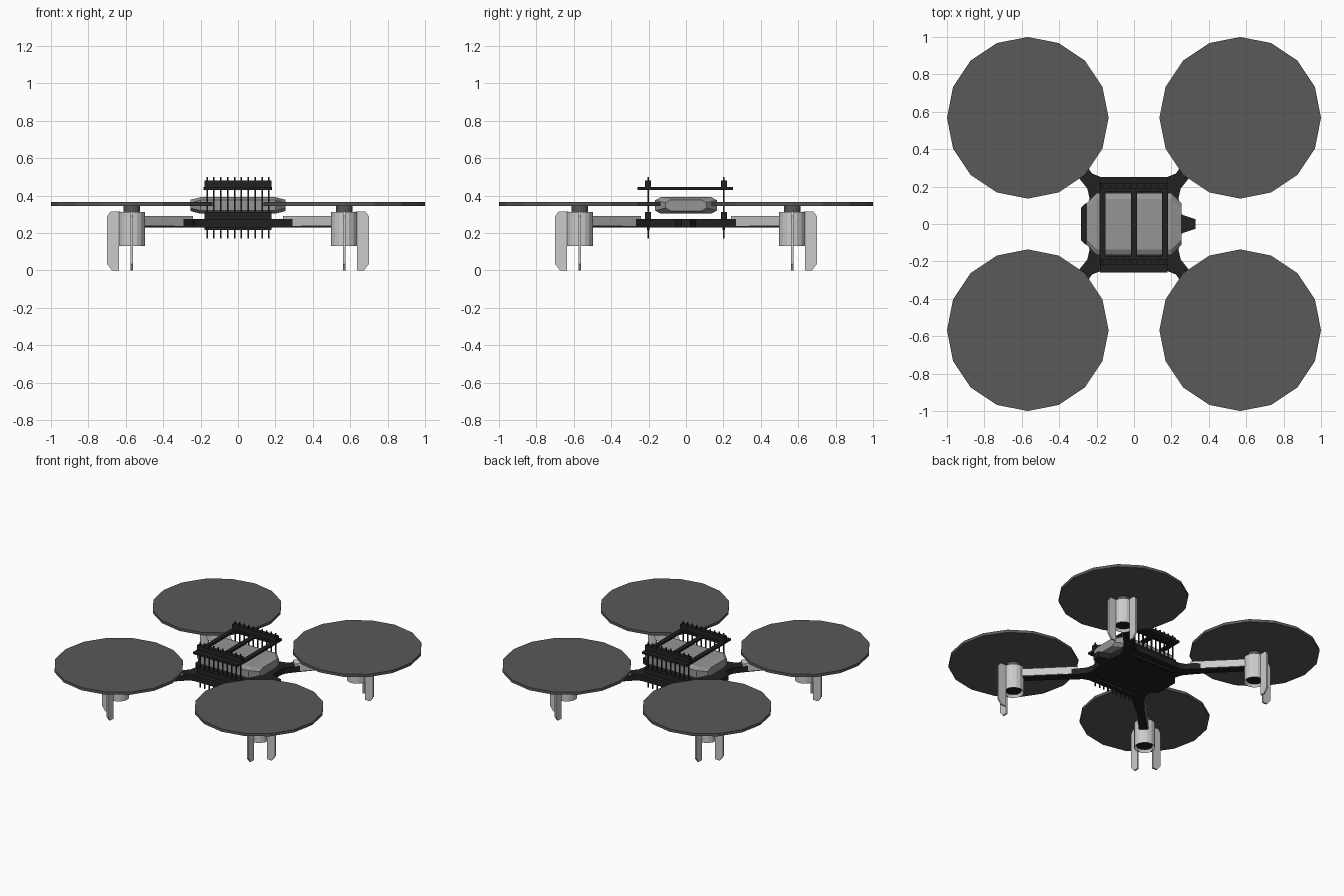
import bpy, bmesh, math
from mathutils import Matrix, Vector

if "Cube" in bpy.data.objects:
    bpy.data.objects.remove(bpy.data.objects["Cube"])


def mat(name, v):
    m = bpy.data.materials.new(name)
    m.diffuse_color = (v, v, v, 1)
    m.use_nodes = True
    m.node_tree.nodes["Principled BSDF"].inputs["Base Color"].default_value = m.diffuse_color
    return m


BLACK = mat("black", 0.015)
DARK = mat("dark_grey", 0.1)
MID = mat("mid_grey", 0.3)


def finish(bm, name, material=None):
    bmesh.ops.recalc_face_normals(bm, faces=bm.faces)
    me = bpy.data.meshes.new(name)
    bm.to_mesh(me)
    bm.free()
    ob = bpy.data.objects.new(name, me)
    bpy.context.collection.objects.link(ob)
    if material:
        me.materials.append(material)
    return ob


def add_box(bm, lo, hi):
    lo, hi = Vector(lo), Vector(hi)
    m = Matrix.Translation((lo + hi) / 2) @ Matrix.Diagonal((*(hi - lo), 1))
    bmesh.ops.create_cube(bm, size=1, matrix=m)


def add_prism(bm, pts, offset):
    f = bm.faces.new([bm.verts.new(p) for p in pts])
    r = bmesh.ops.extrude_face_region(bm, geom=[f])
    verts = [g for g in r["geom"] if isinstance(g, bmesh.types.BMVert)]
    bmesh.ops.translate(bm, verts=verts, vec=offset)
    # close the starting side if the extrusion consumed it
    bmesh.ops.holes_fill(bm, edges=[e for e in bm.edges if e.is_boundary], sides=0)


def cylinder(name, x, y, z0, z1, r, n, material=None, recess=0):
    bm = bmesh.new()
    bmesh.ops.create_cone(bm, cap_ends=True, segments=n, radius1=r, radius2=r,
                          depth=z1 - z0, matrix=Matrix.Translation((x, y, (z0 + z1) / 2)))
    if recess:
        bottom = min(bm.faces, key=lambda f: f.calc_center_median().z)
        bmesh.ops.inset_region(bm, faces=[bottom], thickness=0.015)
        bmesh.ops.translate(bm, verts=bottom.verts, vec=(0, 0, recess))
    return finish(bm, name, material)


M = 0.568  # motor distance from each axis

# Rotors, hubs, motors, arms and legs at the four corners
for sx in (-1, 1):
    for sy in (-1, 1):
        x, y = sx * M, sy * M
        cylinder("rotor_disc", x, y, 0.345, 0.365, 0.432, 16, DARK)
        cylinder("rotor_hub", x, y, 0.305, 0.35, 0.044, 16, DARK)
        cylinder("motor_holder", x, y, 0.13, 0.312, 0.07, 16, None, 0.03)
        cylinder("motor_core", x, y, 0.145, 0.165, 0.053, 16, BLACK)

        # Arm clip lies on the diagonal over the dark board arm
        bm = bmesh.new()
        add_box(bm, (0.375, -0.033, 0.238), (0.76, 0.033, 0.292))
        bmesh.ops.rotate(bm, verts=bm.verts, matrix=Matrix.Rotation(math.atan2(sy, sx), 3, 'Z'))
        finish(bm, "arm_clip")

        # Two leg blades per motor, one facing x and one facing y
        prof = [(0.06, 0.314), (0.115, 0.314), (0.132, 0.29),
                (0.132, 0.035), (0.105, 0), (0.068, 0), (0.068, 0.13), (0.06, 0.13)]
        bm = bmesh.new()
        add_prism(bm, [(x + sx * a, y - 0.006, z) for a, z in prof], (0, 0.012, 0))
        finish(bm, "leg_x")
        bm = bmesh.new()
        add_prism(bm, [(x - 0.006, y + sy * a, z) for a, z in prof], (0.012, 0, 0))
        finish(bm, "leg_y")

# Main board: one quarter outline mirrored around both axes
quarter = [(0.245, 0.09), (0.238, 0.14), (0.25, 0.19), (0.29, 0.24), (0.38, 0.342),
           (0.54, 0.502), (0.502, 0.54), (0.342, 0.38), (0.245, 0.3), (0.225, 0.27), (0.18, 0.252)]
outline = list(quarter)
outline += [(-a, b) for a, b in reversed(quarter)]
outline += [(-a, -b) for a, b in quarter]
outline += [(a, -b) for a, b in reversed(quarter)]
bm = bmesh.new()
add_prism(bm, [(a, b, 0.231) for a, b in outline], (0, 0, 0.043))
finish(bm, "main_board", BLACK)

# Board tabs on the left and right ends
bm = bmesh.new()
add_prism(bm, [(a, b, 0.231) for a, b in
          [(0.23, -0.06), (0.27, -0.045), (0.33, -0.025), (0.33, 0.025), (0.27, 0.045), (0.23, 0.06)]],
          (0, 0, 0.043))
finish(bm, "right_tab", BLACK)
bm = bmesh.new()
add_prism(bm, [(a, b, 0.231) for a, b in
          [(-0.23, -0.11), (-0.26, -0.11), (-0.284, -0.085), (-0.284, 0.085), (-0.26, 0.11), (-0.23, 0.11)]],
          (0, 0, 0.043))
finish(bm, "left_tab", BLACK)

# Battery: octagonal sections lofted along x with tapered ends
bm = bmesh.new()
rings = []
for px, hy, hz in ((-0.255, 0.11, 0.03), (-0.2, 0.165, 0.044), (0.2, 0.165, 0.044), (0.255, 0.11, 0.03)):
    c, d = hy - 0.03, hz - 0.016
    sec = [(hy, -d), (hy, d), (c, hz), (-c, hz), (-hy, d), (-hy, -d), (-c, -hz), (c, -hz)]
    rings.append([bm.verts.new((px, a, 0.348 + b)) for a, b in sec])
for r0, r1 in zip(rings, rings[1:]):
    for i in range(8):
        bm.faces.new((r0[i], r0[(i + 1) % 8], r1[(i + 1) % 8], r1[i]))
bm.faces.new(rings[0])
bm.faces.new(rings[-1])
finish(bm, "battery", MID)

# Pin headers front and back
for sy in (-1, 1):
    y = sy * 0.202
    bm = bmesh.new()
    add_box(bm, (-0.18, y - 0.016, 0.274), (0.18, y + 0.016, 0.312))
    add_box(bm, (-0.18, y - 0.016, 0.444), (0.18, y + 0.016, 0.48))
    add_box(bm, (-0.18, y - 0.006, 0.216), (0.18, y + 0.006, 0.232))
    finish(bm, "header_block", BLACK)
    bm = bmesh.new()
    for i in range(10):
        px = -0.165 + i * 0.33 / 9
        add_box(bm, (px - 0.004, y - 0.004, 0.17), (px + 0.004, y + 0.004, 0.5))
    finish(bm, "header_pins", BLACK)

# Open top deck: end plates joined by three bars over the battery
bm = bmesh.new()
for lo, hi in ((-0.258, -0.172), (0.172, 0.252)):
    add_box(bm, (-0.183, lo, 0.43), (0.18, hi, 0.445))
for cx in (-0.168, 0, 0.165):
    add_box(bm, (cx - 0.016, -0.18, 0.43), (cx + 0.016, 0.18, 0.445))
finish(bm, "top_deck", BLACK)
